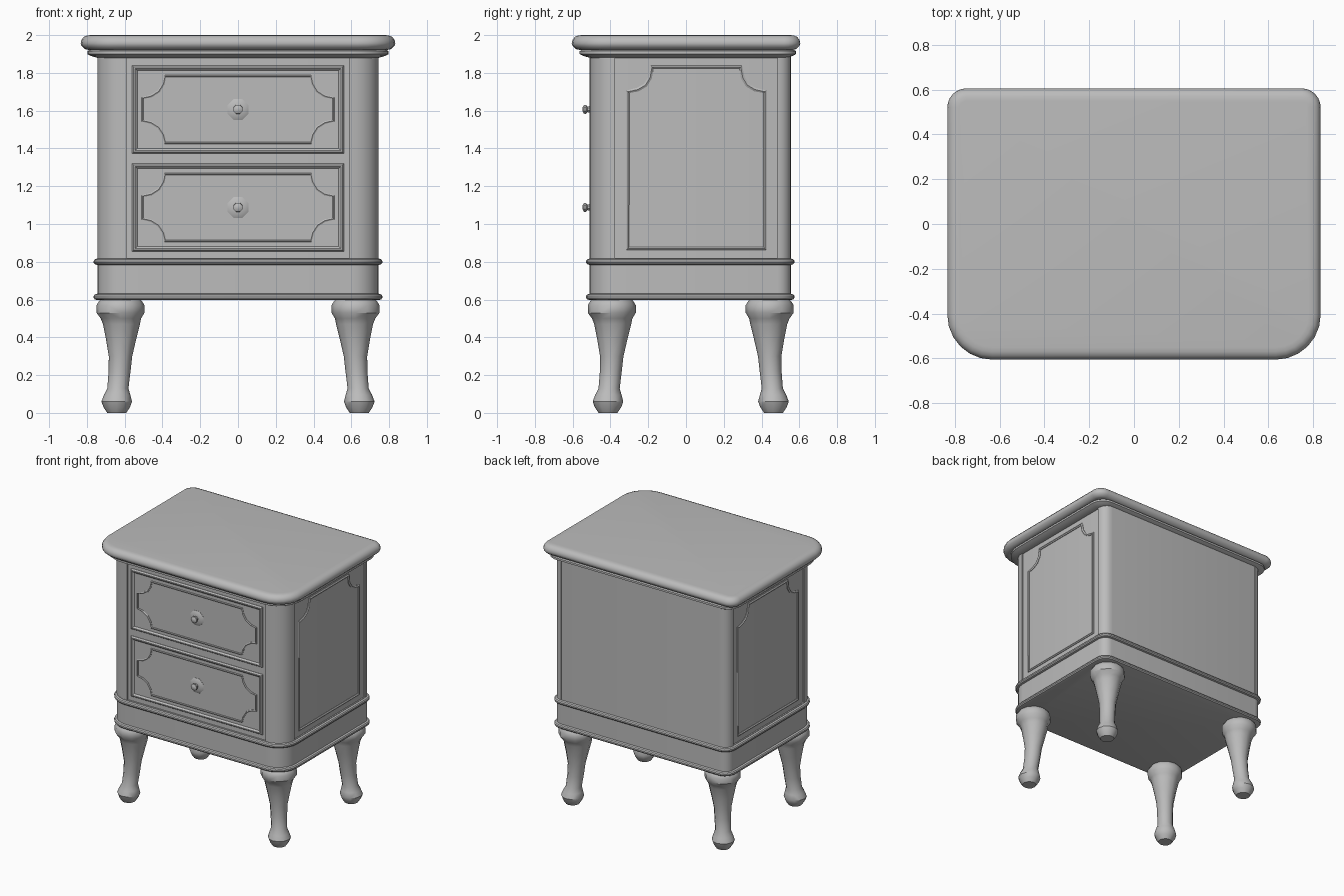
import bpy, bmesh
from math import sin, cos, pi, radians

cube = bpy.data.objects.get("Cube")
if cube:
    bpy.data.objects.remove(cube, do_unlink=True)

paint = bpy.data.materials.new("grey paint")
paint.use_nodes = True
GREY = (0.5, 0.5, 0.5, 1)
paint.diffuse_color = GREY
paint.node_tree.nodes["Principled BSDF"].inputs["Base Color"].default_value = GREY
parts = []


def add_object(name, mesh):
    mesh.materials.clear()
    mesh.materials.append(paint)
    ob = bpy.data.objects.new(name, mesh)
    bpy.context.collection.objects.link(ob)
    parts.append(ob)
    return ob


def loft(name, rings):
    """Skin a stack of equal-length point rings and cap both ends."""
    bm = bmesh.new()
    loops = [[bm.verts.new(p) for p in ring] for ring in rings]
    n = len(loops[0])
    for a, b in zip(loops, loops[1:]):
        for i in range(n):
            j = (i + 1) % n
            bm.faces.new((a[i], a[j], b[j], b[i]))
    bm.faces.new(loops[0])
    bm.faces.new(loops[-1])
    bmesh.ops.recalc_face_normals(bm, faces=bm.faces)
    mesh = bpy.data.meshes.new(name)
    bm.to_mesh(mesh)
    bm.free()
    return add_object(name, mesh)


def arc(cx, cy, rx, ry, start, steps=6):
    angles = [radians(start + 90 * i / steps) for i in range(steps + 1)]
    return [(cx + rx * cos(a), cy + ry * sin(a)) for a in angles]


def outline(hx, y0, y1, rf, rb, grow=0.0):
    """Rectangle with wide front corners and tight back corners."""
    hx, y0, y1, rf, rb = hx + grow, y0 - grow, y1 + grow, rf + grow, rb + grow
    return (arc(hx - rb, y1 - rb, rb, rb, 0) + arc(-hx + rb, y1 - rb, rb, rb, 90)
            + arc(-hx + rf, y0 + rf, rf, rf, 180) + arc(hx - rf, y0 + rf, rf, rf, 270))


def slab(name, shape, profile):
    """Stack the outline by (grow, z) steps."""
    return loft(name, [[(x, y, z) for x, y in outline(*shape, g)] for g, z in profile])


def moulding(name, points, radius):
    """Closed round bead along the points."""
    curve = bpy.data.curves.new(name, 'CURVE')
    curve.dimensions = '3D'
    curve.bevel_depth = radius
    curve.bevel_resolution = 1
    spline = curve.splines.new('POLY')
    spline.points.add(len(points) - 1)
    for sp, p in zip(spline.points, points):
        sp.co = (*p, 1)
    spline.use_cyclic_u = True
    temp = bpy.data.objects.new(name + " path", curve)
    bpy.context.collection.objects.link(temp)
    graph = bpy.context.evaluated_depsgraph_get()
    mesh = bpy.data.meshes.new_from_object(temp.evaluated_get(graph))
    bpy.data.objects.remove(temp, do_unlink=True)
    return add_object(name, mesh)


# Carcass: plinth band and slightly recessed upper case
BODY = (0.745, -0.51, 0.555, 0.145, 0.07)
slab("plinth", BODY, [(0, 0.6), (0, 0.82)])
slab("case", (0.735, -0.497, 0.555, 0.14, 0.065), [(0, 0.81), (0, 1.9)])

# Beads around the plinth and stepped top
for name, z in (("lower_bead", 0.597), ("upper_bead", 0.783)):
    slab(name, BODY, [(0, z), (0.013, z + 0.004), (0.019, z + 0.012),
                      (0.019, z + 0.022), (0.013, z + 0.03), (0, z + 0.034)])
slab("cornice", (0.745, -0.51, 0.53, 0.145, 0.05),
     [(0, 1.88), (0.035, 1.89), (0.053, 1.9), (0.053, 1.915), (0.035, 1.925), (0.035, 1.94)])
slab("top", (0.833, -0.605, 0.605, 0.2, 0.085),
     [(-0.04, 1.922), (-0.022, 1.926), (-0.004, 1.943), (0, 1.957),
      (-0.004, 1.975), (-0.017, 1.991), (-0.035, 1.998), (-0.055, 2.0)])

# Rounded corner columns
for side, label in ((1, "left"), (-1, "right")):
    front = arc(0.59, -0.375, 0.155, 0.135, 270) + [(0.59, -0.375)]
    back = arc(0.675, 0.485, 0.07, 0.07, 0) + [(0.675, 0.485)]
    for where, shape in (("front", front), ("back", back)):
        loft(f"{where}_{label}_column",
             [[(side * x, y, z) for x, y in shape] for z in (0.81, 1.89)])

# Side panel mouldings with notched upper corners
notch = [(0.235, 1.832), (0.245, 1.775), (0.27, 1.735), (0.31, 1.712), (0.363, 1.7), (0.363, 0.87)]
for side, label in ((1, "left"), (-1, "right")):
    path = notch + [(-y, z) for y, z in reversed(notch)]
    moulding(f"{label}_side_moulding", [(side * 0.733, 0.055 + y, z) for y, z in path], 0.012)


# Drawers with raised lip, scalloped bead and knob
def drawer(name, zc):
    def rect(inset, y):
        w, h = 0.56 - inset, 0.233 - inset
        return [(sx * w, y, zc + sz * h) for sx, sz in ((-1, -1), (1, -1), (1, 1), (-1, 1))]
    loft(name, [rect(0, -0.48), rect(0, -0.5), rect(0.008, -0.511),
                rect(0.016, -0.511), rect(0.027, -0.5)])
    q = [(0.385, 0.177), (0.395, 0.135), (0.42, 0.095), (0.46, 0.07), (0.505, 0.06)]
    half = q + [(x, -z) for x, z in reversed(q)]
    path = half + [(-x, z) for x, z in reversed(half)]
    moulding(name + "_scallop", [(x, -0.499, zc + z) for x, z in path], 0.008)
    profile = [(0.06, -0.495), (0.06, -0.502), (0.045, -0.51), (0.018, -0.512), (0.016, -0.522),
               (0.026, -0.53), (0.025, -0.54), (0.012, -0.547)]
    loft(name + "_knob", [[(r * cos(pi * (i + 0.5) / 4), y, zc + r * sin(pi * (i + 0.5) / 4))
                           for i in range(8)] for r, y in profile])


drawer("upper_drawer", 1.607)
drawer("lower_drawer", 1.088)

# Turned cabriole legs: (radius, outward shift, z)
LEG = [(0.05, 0.02, 0), (0.07, 0.02, 0.03), (0.081, 0.02, 0.06), (0.07, 0.018, 0.095),
       (0.056, 0.014, 0.13), (0.058, 0.005, 0.22), (0.062, 0, 0.3), (0.08, -0.003, 0.39),
       (0.098, -0.005, 0.47), (0.107, -0.002, 0.5), (0.127, 0, 0.53), (0.127, 0, 0.57),
       (0.115, 0, 0.59), (0.1, 0, 0.605)]
for side, label in ((1, "left"), (-1, "right")):
    for where, y, d in (("front", -0.393, -1), ("back", 0.443, 1)):
        loft(f"{where}_{label}_leg",
             [[(side * (0.622 + s + r * cos(pi * i / 6)), y + d * s + r * sin(pi * i / 6), z)
               for i in range(12)] for r, s, z in LEG])

# Smooth shading with crisp edges
bpy.ops.object.select_all(action='DESELECT')
for ob in parts:
    ob.select_set(True)
bpy.context.view_layer.objects.active = parts[0]
bpy.ops.object.shade_smooth_by_angle(angle=radians(35))
